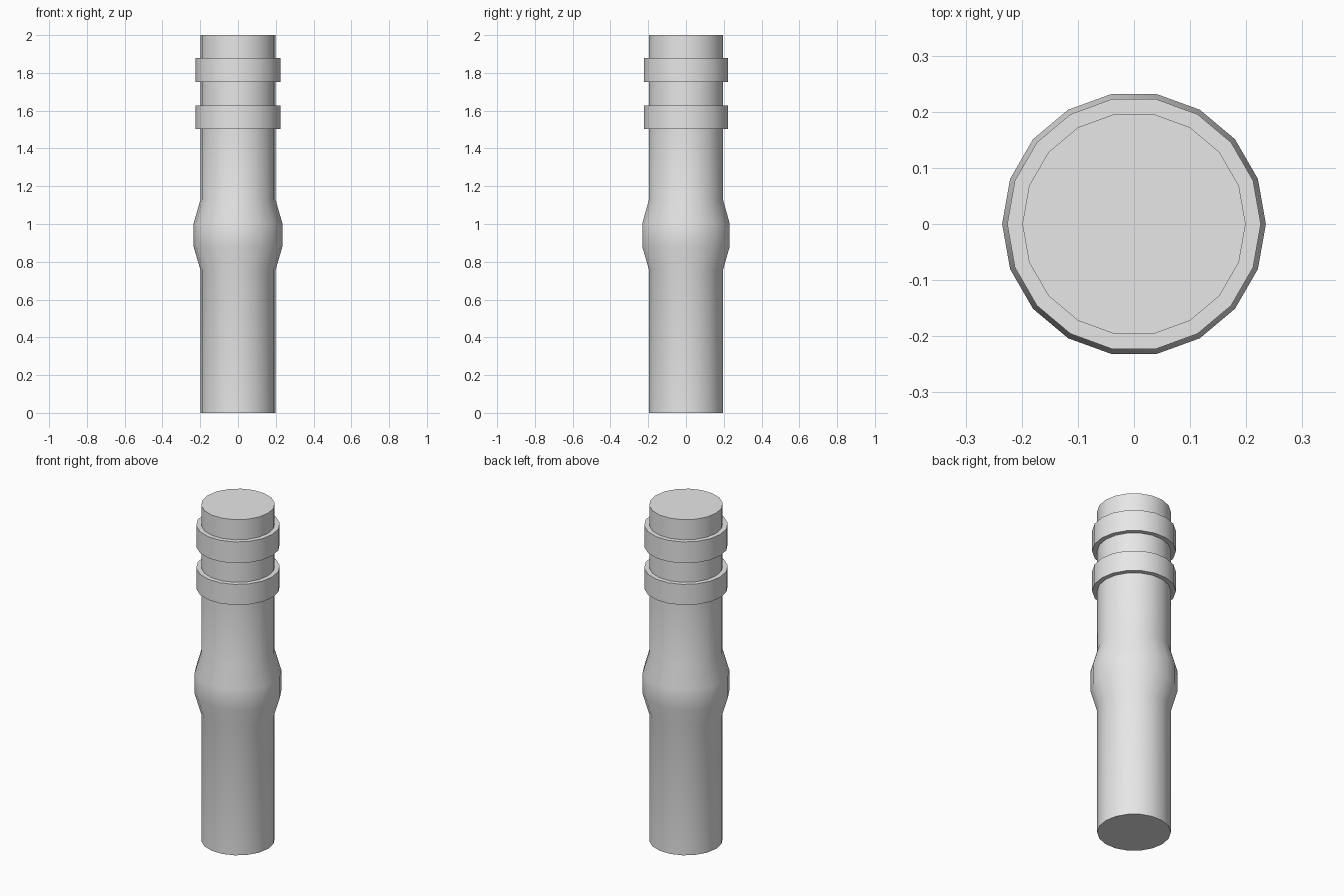
import bpy
import bmesh
import math

cube = bpy.data.objects.get("Cube")
if cube:
    bpy.data.objects.remove(cube, do_unlink=True)

SIDES = 18
BODY, BULGE, COLLAR = 0.199, 0.235, 0.226

# Plain grey finish
grey = bpy.data.materials.new("light_grey")
grey.use_nodes = True
colour = (0.8, 0.8, 0.8, 1)
grey.diffuse_color = colour
grey.node_tree.nodes["Principled BSDF"].inputs["Base Color"].default_value = colour


def collar(bottom, top):
    """Profile points of a raised square-edged band."""
    return [(BODY, bottom), (COLLAR, bottom), (COLLAR, top), (BODY, top)]


# Shaft profile: rounded swelling in the middle, two collars near the top
profile = [(BODY, 0), (BODY, 0.757), (BULGE, 0.88), (BULGE, 1.003), (BODY, 1.128)]
profile += collar(1.504, 1.627) + collar(1.753, 1.88) + [(BODY, 2)]

bm = bmesh.new()
rings = []
for radius, z in profile:
    ring = []
    for i in range(SIDES):
        a = math.tau * i / SIDES
        ring.append(bm.verts.new((radius * math.cos(a), radius * math.sin(a), z)))
    rings.append(ring)

# Walls between neighbouring rings, then the two end caps
for low, high in zip(rings, rings[1:]):
    for i in range(SIDES):
        j = (i + 1) % SIDES
        bm.faces.new((low[i], low[j], high[j], high[i]))
bm.faces.new(reversed(rings[0]))
bm.faces.new(rings[-1])

mesh = bpy.data.meshes.new("collared_shaft")
bm.to_mesh(mesh)
bm.free()
mesh.materials.append(grey)
shaft = bpy.data.objects.new("collared_shaft", mesh)
bpy.context.collection.objects.link(shaft)

# Smooth sides with crisp rims
bpy.ops.object.select_all(action='DESELECT')
shaft.select_set(True)
bpy.context.view_layer.objects.active = shaft
bpy.ops.object.shade_smooth_by_angle(angle=math.radians(35))
